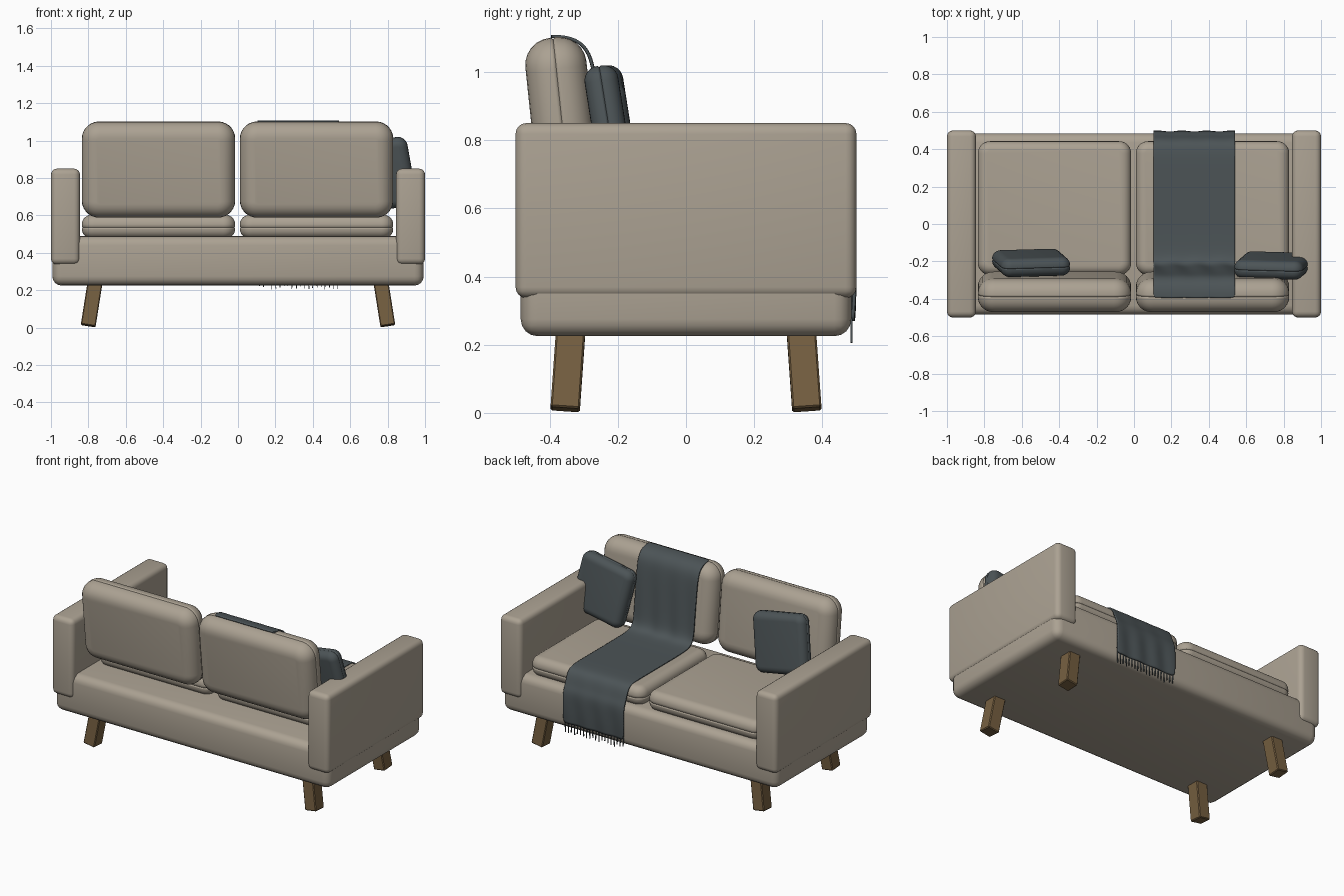
import bpy, bmesh, math, random
from mathutils import Matrix, Vector

if "Cube" in bpy.data.objects:
    bpy.data.objects.remove(bpy.data.objects["Cube"])

random.seed(4)


def material(name, rgb):
    m = bpy.data.materials.new(name)
    m.diffuse_color = (*rgb, 1)
    m.use_nodes = True
    m.node_tree.nodes["Principled BSDF"].inputs["Base Color"].default_value = m.diffuse_color
    return m


FABRIC = material("beige_fabric", (0.41, 0.36, 0.29))
SLATE = material("slate_wool", (0.072, 0.088, 0.094))
WOOD = material("brown_wood", (0.18, 0.115, 0.052))


def finish(bm, name, mat, matrix=Matrix(), angle=40):
    bmesh.ops.recalc_face_normals(bm, faces=bm.faces)
    me = bpy.data.meshes.new(name)
    bm.transform(matrix)
    bm.to_mesh(me)
    bm.free()
    me.materials.append(mat)
    me.polygons.foreach_set("use_smooth", [True] * len(me.polygons))
    me.set_sharp_from_angle(angle=math.radians(angle))
    ob = bpy.data.objects.new(name, me)
    bpy.context.collection.objects.link(ob)
    return ob


def cube(size):
    bm = bmesh.new()
    bmesh.ops.create_cube(bm, size=1)
    bmesh.ops.scale(bm, vec=size, verts=bm.verts)
    return bm


def bevel(bm, edges, offset, segments):
    bmesh.ops.bevel(bm, geom=edges, offset=offset, segments=segments,
                    profile=0.5, affect='EDGES')


def block(name, lo, hi, r, mat, segments=4):
    """Box between two corners with rounded edges."""
    lo, hi = Vector(lo), Vector(hi)
    bm = cube(hi - lo)
    bevel(bm, bm.edges[:], r, segments)
    return finish(bm, name, mat, Matrix.Translation((lo + hi) / 2))


def cushion(name, size, corner, edge, mat, matrix, seam=0.0):
    """Padded slab, thickness along local z, with a pinched seam around it."""
    bm = cube(size)
    upright = [e for e in bm.edges
               if abs(e.verts[0].co.z - e.verts[1].co.z) > 1e-4]
    bevel(bm, upright, corner, 7)
    bm.normal_update()
    rims = {e for f in bm.faces if abs(f.normal.z) > 0.9 for e in f.edges}
    bevel(bm, list(rims), edge, 6)
    for dz in (-0.005, 0, 0.005):
        bmesh.ops.bisect_plane(bm, geom=bm.verts[:] + bm.edges[:] + bm.faces[:],
                               plane_co=(0, 0, seam + dz), plane_no=(0, 0, 1))
    bm.normal_update()
    for v in bm.verts:
        if abs(v.co.z - seam) < 1e-4:
            v.co -= v.normal * 0.005
    return finish(bm, name, mat, matrix, 50)


def place(x, y, z, tilt=0.0, roll=0.0):
    return (Matrix.Translation((x, y, z))
            @ Matrix.Rotation(math.radians(tilt), 4, 'X')
            @ Matrix.Rotation(math.radians(roll), 4, 'Z'))


# Upholstered base
block("base", (-0.993, -0.485, 0.225), (0.993, 0.485, 0.49), 0.05, FABRIC)

for side, s in (("left", -1), ("right", 1)):
    # Armrest
    xs = sorted((s * 0.845, s * 1.0))
    block(side + "_arm", (xs[0], -0.5, 0.337), (xs[1], 0.5, 0.85), 0.032, FABRIC)

    # Seat and leaning back cushion
    cx = 0.42 if s > 0 else -0.425
    cushion(side + "_seat_cushion", (0.82, 0.715, 0.125), 0.065, 0.05, FABRIC,
            place(cx, 0.085, 0.54), -0.005)
    cushion(side + "_back_cushion", (0.82, 0.515, 0.18), 0.092, 0.08, FABRIC,
            place(cx, -0.363, 0.845, 96))

    # Throw pillow tipped against the back
    px = 0.745 if s > 0 else -0.55
    cushion(side + "_throw_pillow", (0.375, 0.375, 0.10), 0.052, 0.044, SLATE,
            place(px, -0.222 if s > 0 else -0.208, 0.812, 99, 10 * s))

    # Splayed square legs
    for end, t in (("back", -1), ("front", 1)):
        bm = cube((0.08, 0.086, 0.27))
        bevel(bm, bm.edges[:], 0.005, 1)
        m = (Matrix.Translation((s * 0.78, t * 0.345, 0.143))
             @ Matrix.Rotation(math.radians(-9 * s), 4, 'Y')
             @ Matrix.Rotation(math.radians(4 * t), 4, 'X'))
        finish(bm, f"{side}_{end}_leg", WOOD, m, 30)

# Blanket draped over the back cushion, the seat and the front
path = [(-0.395, 1.104), (-0.36, 1.104), (-0.315, 1.092), (-0.282, 1.055),
        (-0.268, 0.99), (-0.252, 0.86), (-0.236, 0.72), (-0.225, 0.65),
        (-0.195, 0.615), (-0.13, 0.607), (0.05, 0.607), (0.25, 0.607),
        (0.385, 0.608), (0.435, 0.595), (0.458, 0.555), (0.472, 0.51),
        (0.492, 0.475), (0.493, 0.40), (0.492, 0.33), (0.488, 0.27)]
X0, X1, COLS = 0.105, 0.54, 16
bm = bmesh.new()
rows = []
for i, (y, z) in enumerate(path):
    loose = 0.004 if 4 < i < 9 or i > 16 else 0.001
    rows.append([bm.verts.new((X0 + (X1 - X0) * j / COLS,
                               y + loose * math.sin(j * 1.3 + i * 0.4), z))
                 for j in range(COLS + 1)])
for a, b in zip(rows, rows[1:]):
    for j in range(COLS):
        bm.faces.new((a[j], b[j], b[j + 1], a[j + 1]))
blanket = finish(bm, "blanket", SLATE, angle=60)
sub = blanket.modifiers.new("smooth", 'SUBSURF')
sub.levels = sub.render_levels = 2
sol = blanket.modifiers.new("thickness", 'SOLIDIFY')
sol.thickness, sol.offset = 0.009, 0

# Fringe along the hanging edge
bm = bmesh.new()
for k in range(20):
    length = random.uniform(0.05, 0.075)
    x = X0 + 0.008 + k * (X1 - X0 - 0.016) / 19
    m = (Matrix.Translation((x, 0.485, 0.278 - length / 2))
         @ Matrix.Rotation(random.uniform(-0.08, 0.08), 4, 'Y')
         @ Matrix.Diagonal((0.004, 0.006, length, 1)))
    bmesh.ops.create_cube(bm, size=1, matrix=m)
finish(bm, "blanket_fringe", SLATE, angle=30)
